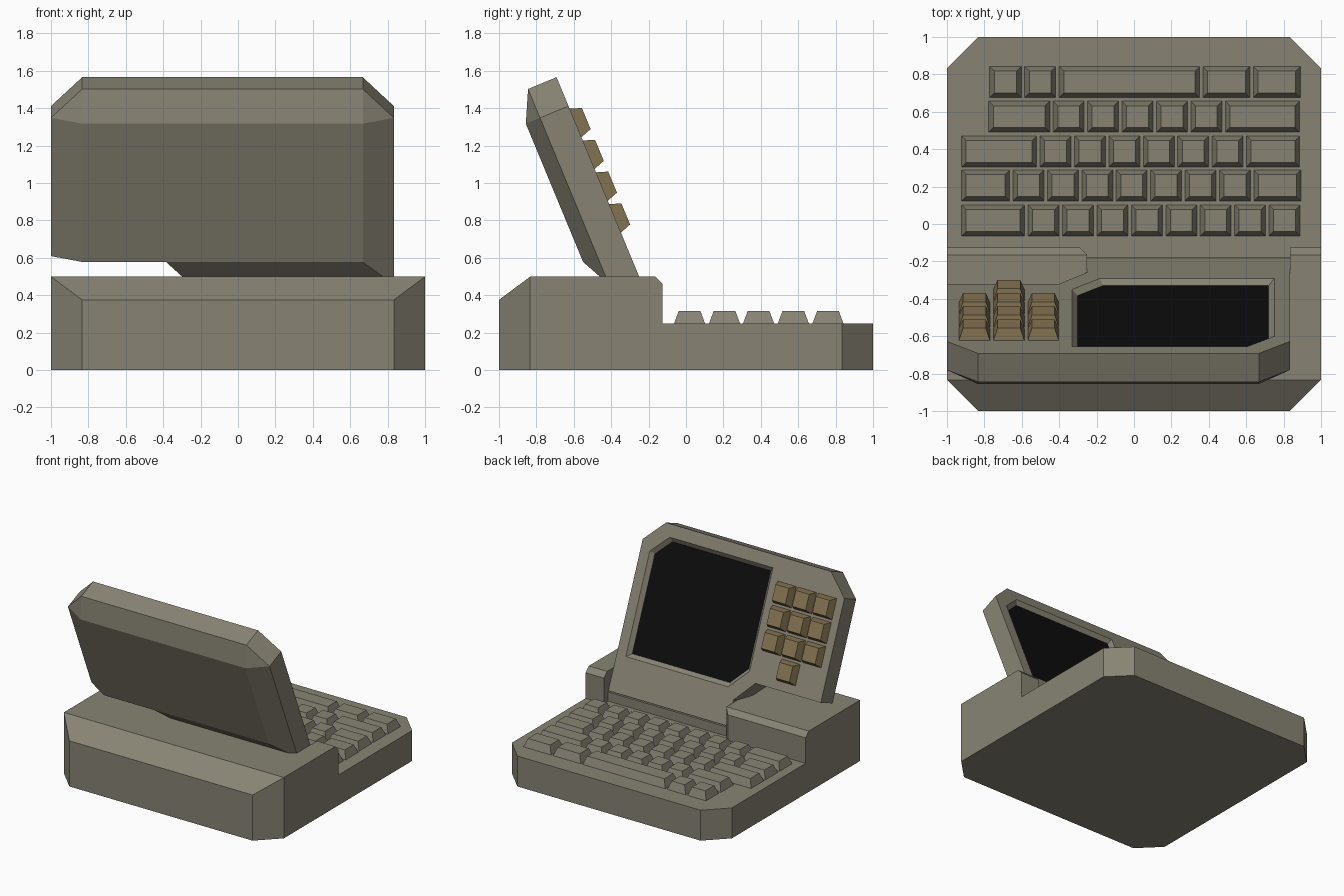
import bpy, bmesh, math
from mathutils import Matrix

if "Cube" in bpy.data.objects:
    bpy.data.objects.remove(bpy.data.objects["Cube"])


def material(name, color):
    m = bpy.data.materials.new(name)
    m.diffuse_color = (*color, 1)
    m.use_nodes = True
    m.node_tree.nodes["Principled BSDF"].inputs["Base Color"].default_value = m.diffuse_color
    return m


CASE = material("khaki_case", (0.245, 0.228, 0.175))
GOLD = material("tan_keys", (0.24, 0.18, 0.085))
BLACK = material("black_screen", (0.004, 0.004, 0.004))

# Tilted frame of the lid: x across, y down the lid, z out of its front
LID = Matrix.Translation((0, -0.692, 1.566)) @ Matrix.Rotation(math.radians(-67.5), 4, 'X')


def loft(name, loops, mat, frame=Matrix.Identity(4)):
    """Skin matching loops of points and cap both ends."""
    bm = bmesh.new()
    rings = [[bm.verts.new(frame @ Matrix.Translation(p).translation) for p in loop] for loop in loops]
    n = len(rings[0])
    for a, b in zip(rings, rings[1:]):
        for i in range(n):
            j = (i + 1) % n
            bm.faces.new((a[i], a[j], b[j], b[i]))
    bm.faces.new(rings[0])
    bm.faces.new(rings[-1])
    bmesh.ops.remove_doubles(bm, verts=bm.verts[:], dist=0.0002)
    bmesh.ops.recalc_face_normals(bm, faces=bm.faces[:])
    mesh = bpy.data.meshes.new(name)
    bm.to_mesh(mesh)
    bm.free()
    mesh.materials.append(mat)
    obj = bpy.data.objects.new(name, mesh)
    bpy.context.collection.objects.link(obj)
    return obj


def at(points, z):
    return [(x, y, z) for x, y in points]


def cut(obj, cutter):
    mod = obj.modifiers.new("cut", 'BOOLEAN')
    mod.operation = 'DIFFERENCE'
    mod.solver = 'EXACT'
    mod.object = cutter
    bpy.context.view_layer.objects.active = obj
    bpy.ops.object.modifier_apply(modifier=mod.name)
    bpy.data.objects.remove(cutter)


def key(name, x0, x1, y0, y1, z0, z1, inset, mat, frame=Matrix.Identity(4)):
    def ring(i, z):
        return at([(x0 + i, y0 + i), (x1 - i, y0 + i), (x1 - i, y1 - i), (x0 + i, y1 - i)], z)
    return loft(name, [ring(0, z0), ring(inset, z1)], mat, frame)


# Base: stepped profile, narrowed at both ends for the cut corners
C = 0.833


def profile(x, end):
    e = C if end else 1
    last = (-C, 0.5) if end else (-1, 0.375)
    pts = [(-e, 0), (e, 0), (e, 0.25), (-0.125, 0.25), (-0.125, 0.46),
           (-0.165, 0.5), (-C, 0.5), last]
    return [(x, y, z) for y, z in pts]


base = loft("base", [profile(-1, True), profile(-C, False), profile(C, False), profile(1, True)], CASE)
slot = [(-0.252, -0.30), (-0.252, -0.165), (-0.297, -0.12), (C, -0.12), (C, -0.30)]
cut(base, loft("slot_cutter", [at(slot, 0.2503), at(slot, 0.6)], CASE))

# Strip that closes the slot below the lid
key("hinge_strip", -0.252, C, -0.30, -0.18, 0.24, 0.325, 0, CASE)

# Lid: outline, straight rim, then a bevelled back
front = [(-C, 0), (0.667, 0), (C, 0.167), (C, 1.333), (-0.25, 1.333), (-0.25, 1.133),
         (-0.405, 0.967), (-1, 0.967), (-1, 0.167)]
rim = [(x, min(y, 1.133)) for x, y in front]
back = [(min(max(x, -C), 0.667), min(max(y, 0.167), 0.967)) for x, y in front]
back[4] = back[5] = back[6] = (-0.385, 0.967)
lid = loft("lid", [at(front, 0), at(rim, -0.165), at(back, -0.247)], CASE, LID)


# Screen recess with two cut corners and sloped frame
def screen_outline(i):
    k = i * 0.414
    return [(-0.332 + i, 0.097 + i), (0.606 - k, 0.097 + i), (0.75 - i, 0.24 + k),
            (0.75 - i, 1.05 - i), (-0.18 + k, 1.05 - i), (-0.332 + i, 0.893 - k)]


cut(lid, loft("screen_cutter", [at(screen_outline(-0.01), 0.01), at(screen_outline(0.032), -0.032)], CASE, LID))
loft("screen", [at(screen_outline(0.031), -0.035), at(screen_outline(0.031), -0.030)], BLACK, LID)

# Keyboard: row centre, left start, key widths
W = 0.1665
rows = [(0.019, -0.922, [0.338] + [W] * 8),
        (0.206, -0.922, [0.257] + [W] * 7 + [0.252]),
        (0.388, -0.922, [0.402] + [W] * 6 + [0.284]),
        (0.574, -0.777, [0.327] + [W] * 5 + [0.397]),
        (0.759, -0.772, [0.170, W, 0.751, 0.252, 0.252])]
for r, (y, x, widths) in enumerate(rows):
    for c, w in enumerate(widths):
        key(f"key_{r}_{c}", x, x + w, y - 0.083, y + 0.083, 0.249, 0.316, 0.025, CASE)
        x += w + 0.0175

# Number pad on the lid: three rows of three and one below
pad = [(c, r) for r in range(3) for c in range(3)] + [(1, 3)]
for c, r in pad:
    x, y = -0.853 + 0.184 * c, 0.265 + 0.184 * r
    key(f"pad_key_{r}_{c}", x - 0.083, x + 0.083, y - 0.083, y + 0.083, -0.002, 0.062, 0.022, GOLD, LID)
